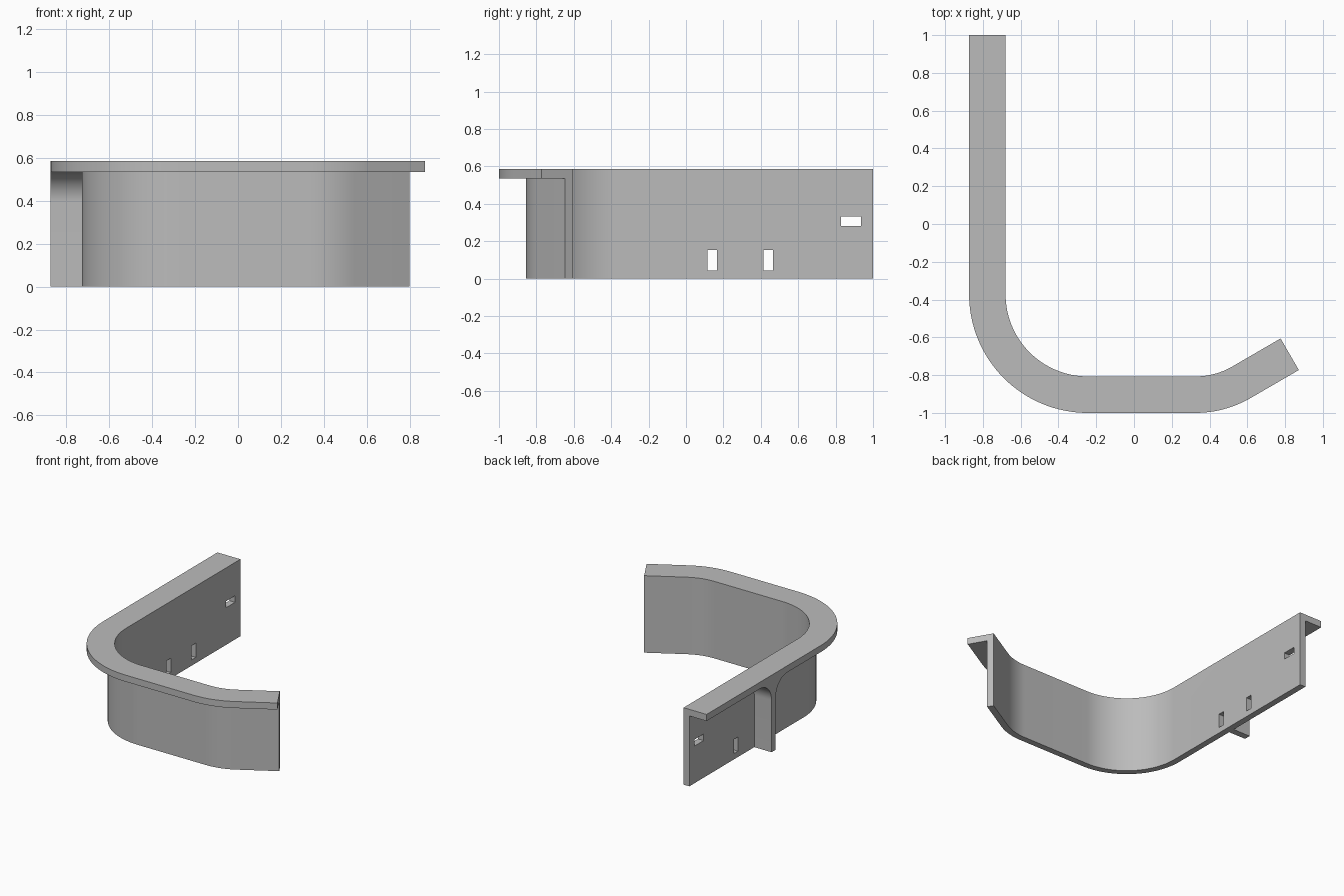
import bpy, bmesh
from math import sin, cos, pi, radians
from mathutils import Vector

if "Cube" in bpy.data.objects:
    bpy.data.objects.remove(bpy.data.objects["Cube"])

HEIGHT, LIP_Z, LIP_W, WALL = 0.585, 0.535, 0.193, 0.048
INNER_X, FRONT_Y = -0.68, -0.807

grey = bpy.data.materials.new("plain grey")
grey.use_nodes = True
colour = (0.5, 0.5, 0.5, 1)
grey.diffuse_color = colour
grey.node_tree.nodes["Principled BSDF"].inputs["Base Color"].default_value = colour


def make_object(name, bm):
    bmesh.ops.recalc_face_normals(bm, faces=bm.faces)
    mesh = bpy.data.meshes.new(name)
    bm.to_mesh(mesh)
    bm.free()
    mesh.materials.append(grey)
    obj = bpy.data.objects.new(name, mesh)
    bpy.context.collection.objects.link(obj)
    return obj


def activate(obj):
    bpy.ops.object.select_all(action='DESELECT')
    obj.select_set(True)
    bpy.context.view_layer.objects.active = obj


def loft(rings):
    """Skin a list of closed rings and cap both ends."""
    bm = bmesh.new()
    loops = [[bm.verts.new(p) for p in ring] for ring in rings]
    n = len(loops[0])
    for a, b in zip(loops, loops[1:]):
        for i in range(n):
            j = (i + 1) % n
            bm.faces.new((a[i], a[j], b[j], b[i]))
    bm.faces.new(loops[0])
    bm.faces.new(loops[-1])
    return bm


def bend(cx, cy, radius, start, end, steps):
    """Stations along a bend: inner point and outward direction."""
    out = []
    for i in range(steps + 1):
        a = radians(start + (end - start) * i / steps)
        d = Vector((cos(a), sin(a), 0))
        out.append((Vector((cx, cy, 0)) + d * radius, d))
    return out


# Inner path: long side, quarter bend, front, shallow bend, angled end
r1, r2 = 0.435, 0.39
path = [(Vector((INNER_X, 1, 0)), Vector((-1, 0, 0)))]
path += bend(INNER_X + r1, FRONT_Y + r1, r1, 180, 270, 32)
path += bend(0.325, FRONT_Y + r2, r2, 270, 300, 12)
path.append((Vector((0.776, -0.606, 0)), path[-1][1]))

# Wall with an outward lip, as one L-shaped sweep
section = [(0, 0), (0, HEIGHT), (LIP_W, HEIGHT), (LIP_W, LIP_Z), (WALL, LIP_Z), (WALL, 0)]
wall = make_object("lipped_wall", loft(
    [[p + d * off + Vector((0, 0, z)) for off, z in section] for p, d in path]))

# Slots cut through the long side
for y, z, width, tall in [(0.14, 0.098, 0.05, 0.108), (0.44, 0.098, 0.05, 0.108), (0.882, 0.307, 0.108, 0.05)]:
    bm = bmesh.new()
    bmesh.ops.create_cube(bm, size=1)
    for v in bm.verts:
        v.co = Vector((INNER_X - WALL / 2 + v.co.x * 0.15, y + v.co.y * width, z + v.co.z * tall))
    cutter = make_object("slot_cutter", bm)
    cutter.hide_render = True
    mod = wall.modifiers.new("slot", 'BOOLEAN')
    mod.operation, mod.solver, mod.object = 'DIFFERENCE', 'EXACT', cutter
    activate(wall)
    bpy.ops.object.modifier_apply(modifier=mod.name)
    bpy.data.objects.remove(cutter)

# Support rib under the lip, flared into it by a fillet on each side
rib_y, half, fillet = 0.195, 0.025, 0.14
side = [(half, 0)]
for i in range(17):
    a = pi - i / 16 * pi / 2
    side.append((half + fillet + fillet * cos(a), LIP_Z - fillet + fillet * sin(a)))
outline = side + [(-y, z) for y, z in reversed(side)]
rib = make_object("support_rib", loft(
    [[Vector((x, rib_y + y, z)) for y, z in outline]
     for x in (INNER_X - LIP_W, INNER_X - WALL)]))

for obj in (wall, rib):
    activate(obj)
    bpy.ops.object.shade_smooth_by_angle(angle=radians(30))
